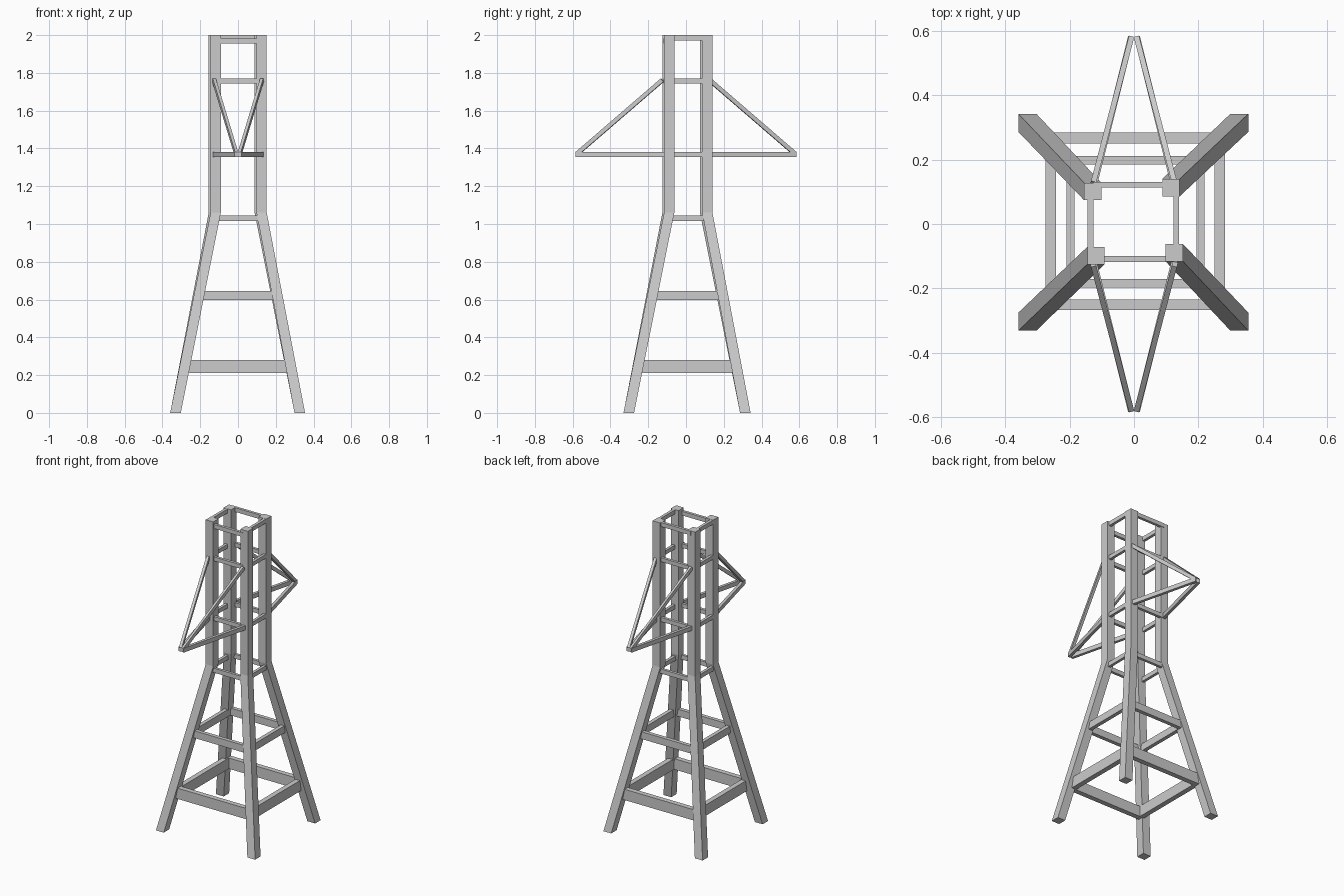
import bpy, bmesh
from mathutils import Vector

if "Cube" in bpy.data.objects:
    bpy.data.objects.remove(bpy.data.objects["Cube"])


def make_object(name, bm):
    bmesh.ops.recalc_face_normals(bm, faces=bm.faces)
    me = bpy.data.meshes.new(name)
    bm.to_mesh(me)
    bm.free()
    ob = bpy.data.objects.new(name, me)
    bpy.context.collection.objects.link(ob)
    return ob


def loft(name, rings):
    """Skin a list of equal-length point rings and cap both ends."""
    bm = bmesh.new()
    rows = [[bm.verts.new(p) for p in r] for r in rings]
    n = len(rows[0])
    for a, b in zip(rows, rows[1:]):
        for i in range(n):
            j = (i + 1) % n
            bm.faces.new((a[i], a[j], b[j], b[i]))
    bm.faces.new(rows[0])
    bm.faces.new(rows[-1])
    return make_object(name, bm)


def flat_square(x, y, z, h):
    return [(x - h, y - h, z), (x + h, y - h, z), (x + h, y + h, z), (x - h, y + h, z)]


def beam(name, p, q, width, height):
    """Straight rectangular bar from p to q, height kept in the vertical plane."""
    p, q = Vector(p), Vector(q)
    d = (q - p).normalized()
    side = d.cross(Vector((0, 0, 1))).normalized() * width / 2
    up = side.cross(d).normalized() * height / 2
    return loft(name, [[c - side - up, c + side - up, c + side + up, c - side + up] for c in (p, q)])


# Four legs: splayed below the bend, upright posts above it
legs = {
    "back_left": ((-0.331, 0.314), (-0.128, 0.101)),
    "back_right": ((0.327, 0.314), (0.115, 0.113)),
    "front_left": ((-0.331, -0.303), (-0.118, -0.098)),
    "front_right": ((0.327, -0.303), (0.125, -0.089)),
}
for name, (foot, post) in legs.items():
    loft(name + "_leg", [flat_square(*foot, 0, 0.028),
                         flat_square(*post, 1.06, 0.027),
                         flat_square(*post, 2.0, 0.027)])

# Horizontal rings: name, z, height, thickness, left, right, front, back, x reach, y reach
rings = [
    ("base", 0.245, 0.070, 0.033, -0.258, 0.266, -0.251, 0.267, 0.275, 0.255),
    ("middle", 0.622, 0.047, 0.025, -0.197, 0.206, -0.184, 0.198, 0.205, 0.185),
    ("bend", 1.031, 0.029, 0.018, -0.135, 0.131, -0.109, 0.122, 0.125, 0.100),
    ("arm", 1.368, 0.027, 0.018, -0.135, 0.131, -0.109, 0.122, 0.125, 0.100),
    ("brace", 1.757, 0.026, 0.018, -0.135, 0.131, -0.109, 0.122, 0.125, 0.100),
    ("top", 1.986, 0.027, 0.018, -0.135, 0.131, -0.109, 0.122, 0.125, 0.100),
]
for name, z, h, t, left, right, front, back, rx, ry in rings:
    zf = z - 0.018 if name == "top" else z
    beam(name + "_front_bar", (-rx, front, zf), (rx, front, zf), t, h)
    beam(name + "_back_bar", (-rx, back, z), (rx, back, z), t, h)
    beam(name + "_left_bar", (left, -ry, z), (left, ry, z), t, h)
    beam(name + "_right_bar", (right, -ry, z), (right, ry, z), t, h)

# Cross arms front and back: level chords and sloping braces meeting at a tip
for sy, end in ((-1, "front"), (1, "back")):
    for sx, side in ((-1, "left"), (1, "right")):
        beam(f"{end}_{side}_arm_chord", (sx * 0.127, sy * 0.11, 1.368),
             (sx * 0.009, sy * 0.582, 1.368), 0.019, 0.028)
        beam(f"{end}_{side}_arm_brace", (sx * 0.127, sy * 0.125, 1.762),
             (sx * 0.009, sy * 0.576, 1.373), 0.017, 0.022)
